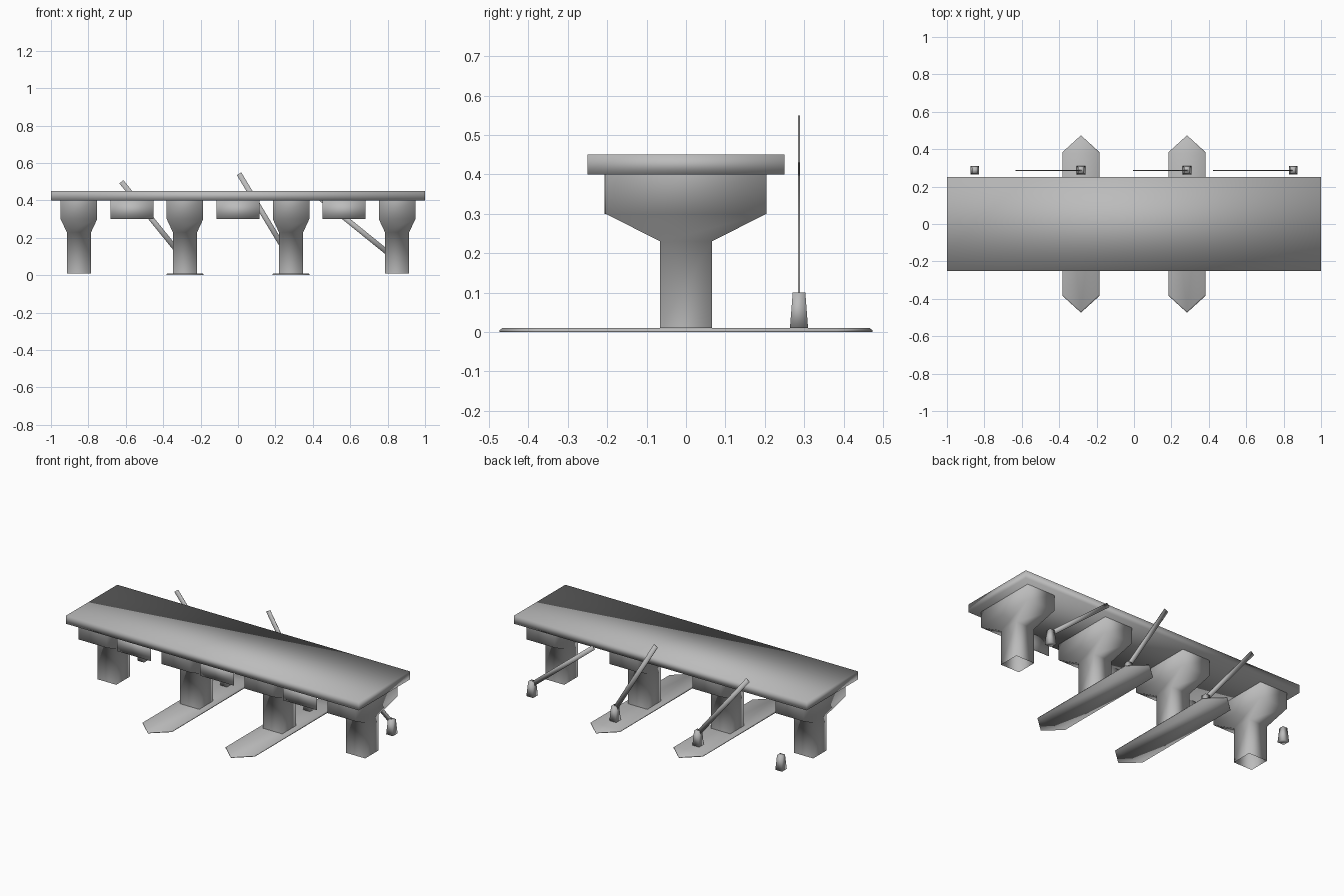
import bpy, bmesh, math
from mathutils import Matrix

cube = bpy.data.objects.get("Cube")
if cube:
    bpy.data.objects.remove(cube, do_unlink=True)

grey = bpy.data.materials.new("concrete grey")
grey.use_nodes = True
COLOUR = (0.5, 0.5, 0.5, 1)
grey.diffuse_color = COLOUR
grey.node_tree.nodes["Principled BSDF"].inputs["Base Color"].default_value = COLOUR


def rect(hx, hy):
    return [(-hx, -hy), (hx, -hy), (hx, hy), (-hx, hy)]


def loft(name, sections, location=(0, 0, 0), capped=True, matrix=None):
    """Smooth-shaded solid through (outline, height) sections."""
    bm = bmesh.new()
    rings = [[bm.verts.new((x, y, z)) for x, y in outline] for outline, z in sections]
    n = len(rings[0])
    for low, high in zip(rings, rings[1:]):
        for i in range(n):
            j = (i + 1) % n
            bm.faces.new((low[i], low[j], high[j], high[i]))
    if capped:
        bm.faces.new(rings[0][::-1])
        bm.faces.new(rings[-1])
    if matrix:
        bm.transform(matrix)
    for f in bm.faces:
        f.smooth = True
    mesh = bpy.data.meshes.new(name)
    bm.to_mesh(mesh)
    bm.free()
    mesh.materials.append(grey)
    obj = bpy.data.objects.new(name, mesh)
    obj.location = location
    bpy.context.collection.objects.link(obj)
    return obj


def footing_outline(hx, shoulder, tip):
    return [(-hx, -shoulder), (0, -tip), (hx, -shoulder),
            (hx, shoulder), (0, tip), (-hx, shoulder)]


# Road deck
loft("deck", [(rect(1, 0.25), 0.40), (rect(1, 0.25), 0.45)])

SPACING = 0.567
POST_Y = 0.287
ARM_ANGLES = {1: 51, 2: 59, 3: 39}

for i in range(4):
    x = (i - 1.5) * SPACING

    # Flared pier, open at both ends
    shaft, cap = rect(0.065, 0.066), rect(0.0975, 0.204)
    loft(f"pier_{i + 1}", [(shaft, 0.01), (shaft, 0.23), (cap, 0.30), (cap, 0.40)],
         (x, 0, 0), capped=False)

    # Pointed footing under the middle piers
    if i in (1, 2):
        loft(f"footing_{i + 1}", [(footing_outline(0.1, 0.383, 0.474), 0),
                                  (footing_outline(0.1, 0.383, 0.474), 0.004),
                                  (footing_outline(0.094, 0.378, 0.466), 0.01)], (x, 0, 0))

    # Tapered barrier post
    loft(f"barrier_post_{i + 1}", [(rect(0.023, 0.023), 0.01), (rect(0.016, 0.016), 0.10)],
         (x, POST_Y, 0))

    # Raised barrier arm, leaning toward -x
    if i in ARM_ANGLES:
        tilt = Matrix.Rotation(math.radians(ARM_ANGLES[i] - 90), 4, 'Y')
        loft(f"barrier_arm_{i}", [(rect(0.014, 0.003), -0.01), (rect(0.014, 0.003), 0.54)],
             (x, POST_Y, 0.08), matrix=tilt)

# Hanging front panels between the piers
for i in range(3):
    panel = rect(0.115, 0.002)
    loft(f"front_panel_{i + 1}", [(panel, 0.30), (panel, 0.40)], ((i - 1) * SPACING, -0.205, 0))
